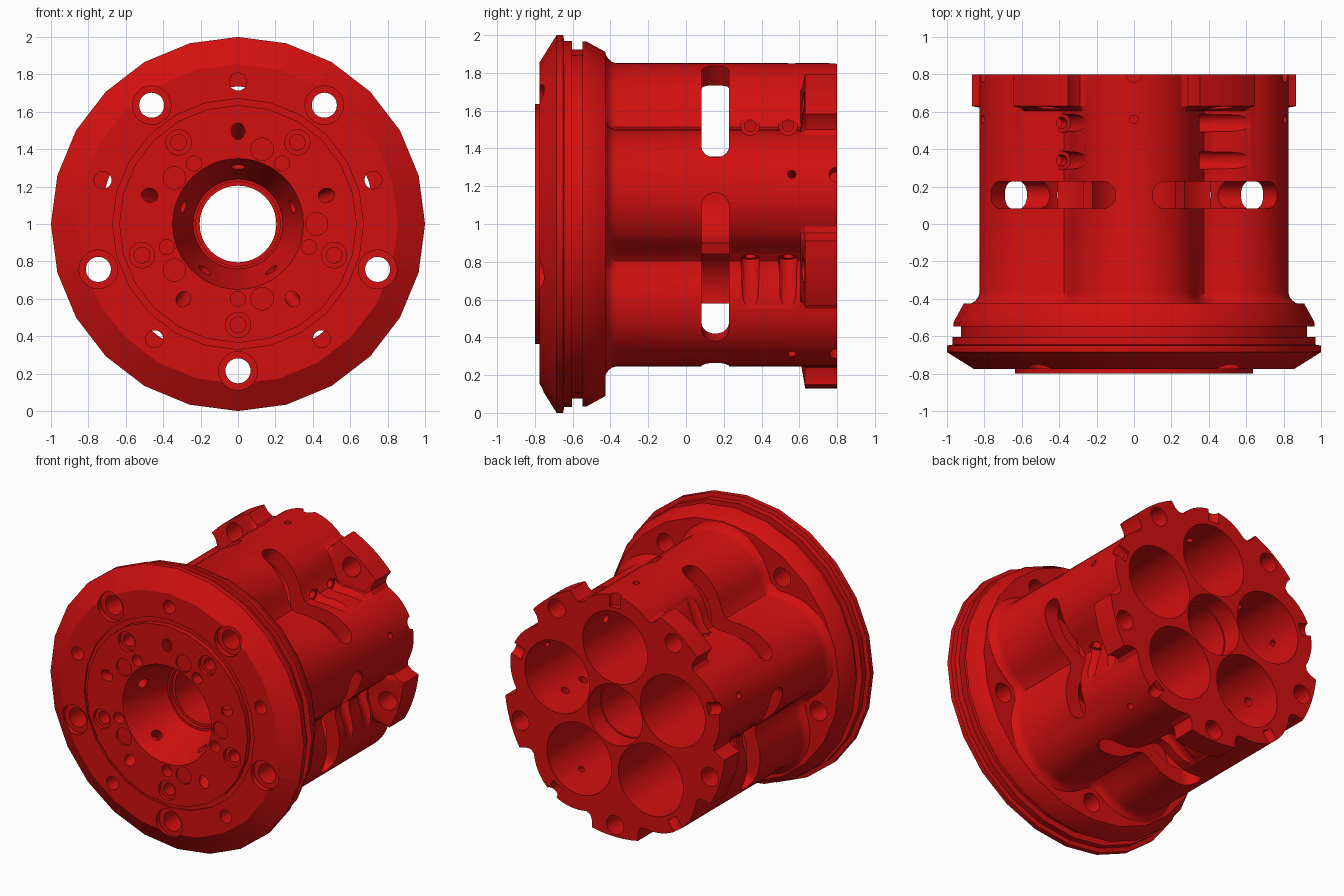
import bpy, bmesh, math
from mathutils import Matrix, Vector

cube = bpy.data.objects.get("Cube")
if cube:
    bpy.data.objects.remove(cube, do_unlink=True)

red = bpy.data.materials.new("red metal")
red.use_nodes = True
RED = (0.65, 0.005, 0.005, 1)
red.diffuse_color = RED
red.node_tree.nodes["Principled BSDF"].inputs["Base Color"].default_value = RED

LOBE, NOTCH = 18, 54      # first lobe and first notch angle, both repeat every 72


def finish(bm, name):
    bmesh.ops.recalc_face_normals(bm, faces=bm.faces[:])
    mesh = bpy.data.meshes.new(name)
    bm.to_mesh(mesh)
    bm.free()
    obj = bpy.data.objects.new(name, mesh)
    bpy.context.collection.objects.link(obj)
    return obj


def loft(name, rings):
    """Skin a list of equal-length point rings and cap both ends."""
    bm = bmesh.new()
    rows = [[bm.verts.new(p) for p in ring] for ring in rings]
    n = len(rows[0])
    for a, b in zip(rows, rows[1:]):
        for i in range(n):
            j = (i + 1) % n
            bm.faces.new((a[i], a[j], b[j], b[i]))
    bm.faces.new(rows[0])
    bm.faces.new(rows[-1])
    return finish(bm, name)


def polar(r, deg, y):
    a = math.radians(deg)
    return Vector((r * math.cos(a), y, r * math.sin(a)))


def turn(deg):
    return Matrix.Rotation(-math.radians(deg), 4, 'Y')


def boolean(target, tool, operation):
    tool.hide_render = True
    mod = target.modifiers.new("cut", 'BOOLEAN')
    mod.operation = operation
    mod.solver = 'EXACT'
    mod.object = tool
    bpy.context.view_layer.objects.active = target
    bpy.ops.object.modifier_apply(modifier=mod.name)
    bpy.data.objects.remove(tool, do_unlink=True)


def drill(p0, p1, r0, r1=None, angles=(0,), seg=32):
    """Cut a round hole from p0 to p1, repeated around the axis."""
    p0, p1 = Vector(p0), Vector(p1)
    d = p1 - p0
    bm = bmesh.new()
    for a in angles:
        m = (turn(a) @ Matrix.Translation((p0 + p1) / 2)
             @ d.to_track_quat('Z', 'X').to_matrix().to_4x4())
        bmesh.ops.create_cone(bm, cap_ends=True, segments=seg, radius1=r0,
                              radius2=r0 if r1 is None else r1,
                              depth=d.length, matrix=m)
    boolean(block, finish(bm, "drill"), 'DIFFERENCE')


def five(start):
    return [start + 72 * k for k in range(5)]


# Flange: stepped 24-sided disc
profile = [(.635, -.8), (.635, -.765), (.67, -.765), (.67, -.776), (.855, -.776),
           (1, -.685), (1, -.65), (.97, -.645), (.97, -.603), (.925, -.603),
           (.925, -.547), (.965, -.547), (.965, -.525), (.91, -.425)]
block = loft("cylinder_block", [[polar(r, 15 * i, y) for i in range(24)]
                                for r, y in profile])


# Body: five rounded lobes with hollows between, and bolt lugs at the back
def body_radius(off):
    f = math.radians(36 - abs(off))
    a = .51 * math.cos(f) + math.sqrt(.34 ** 2 - (.51 * math.sin(f)) ** 2)
    return .5 * (a + .63 + math.sqrt((a - .63) ** 2 + .0012))


LUG = {0: .87, 4: .87, 8: .87, 12: .87, 12.8: .82, 14.5: .785, 17: .775}
half = list(LUG) + [19, 21.5, 24, 26.5, 29, 31.5, 34]
offsets = [-o for o in reversed(half) if o] + half + [36]


def section(y, grow=0, lug=False):
    ring = []
    for start in five(NOTCH):
        for o in offsets:
            r = body_radius(o) + grow
            if lug:
                r = max(r, LUG.get(abs(o), 0))
            ring.append(polar(r, start + o, y))
    return ring


body = loft("body", [section(-.5, .045), section(-.425, .045), section(-.41, .022),
                     section(-.395, .008), section(-.37), section(.605),
                     section(.63, lug=True), section(.8, lug=True)])
boolean(block, body, 'UNION')

# Large bores, open at the back
drill((.48, -.3, 0), (.48, .9, 0), .255, angles=five(LOBE), seg=48)

# Centre bore with conical mouth
drill((0, -.81, 0), (0, -.45, 0), .353, .24, seg=48)
drill((0, -.5, 0), (0, -.42, 0), .225, seg=48)
drill((0, -.6, 0), (0, .9, 0), .205, seg=48)
drill((0, .66, 0), (0, .9, 0), .215, seg=48)

# Bolt holes and their front counterbores
drill((.785, -.9, 0), (.785, .9, 0), .067, angles=five(NOTCH))
drill((.785, -.9, 0), (.785, -.74, 0), .103, angles=five(NOTCH))

# Port slots crossing the hollows
stadium = []
for i in range(24):
    a = math.radians(-90 + 180 * (i % 12) / 11 + (180 if i >= 12 else 0))
    side = .34 if i < 12 else -.34
    stadium.append((.155 + .073 * math.sin(a), side + .073 * math.cos(a)))
for a in five(NOTCH):
    slot = loft("slot", [[turn(a) @ Vector((x, y, z)) for y, z in stadium]
                         for x in (.42, 1.1)])
    boolean(block, slot, 'DIFFERENCE')

# Slanting pairs of oil ports beside the hollows
for y in (.34, .54):
    drill((.35, y, .52), (1.1, y, .52), .05, angles=five(0))
    drill((.2, y, .52), (.4, y, .52), .03, angles=five(0))

# Small radial holes and half-round notches on the lobes
drill((.6, .56, 0), (1, .56, 0), .022, angles=five(LOBE), seg=16)
drill((.765, .8, 0), (1, .8, 0), .042, angles=five(LOBE))

# Front face holes: (radius from axis, start angle, hole radius, end depth)
for r, start, size, end in [(.76, LOBE, .047, -.27), (.54, NOTCH, .068, -.775),
                            (.54, NOTCH, .042, -.68), (.4, NOTCH, .04, -.72),
                            (.42, 0, .06, -.785)]:
    drill((r, -.9, 0), (r, end, 0), size, angles=five(start), seg=24)

# Slanted oil holes on the front face and inside the conical mouth
drill((.55, -.88, 0), (.41, -.67, 0), .037, angles=five(LOBE), seg=24)
drill((.2, -.7, 0), (.4, -.62, 0), .037, angles=five(LOBE), seg=24)

# Place on the ground, colour and shade
block.data.transform(Matrix.Translation((0, 0, 1)))
block.data.materials.clear()
block.data.materials.append(red)
for p in block.data.polygons:
    p.material_index = 0
bpy.ops.object.select_all(action='DESELECT')
block.select_set(True)
bpy.context.view_layer.objects.active = block
bpy.ops.object.shade_smooth_by_angle(angle=math.radians(30))
